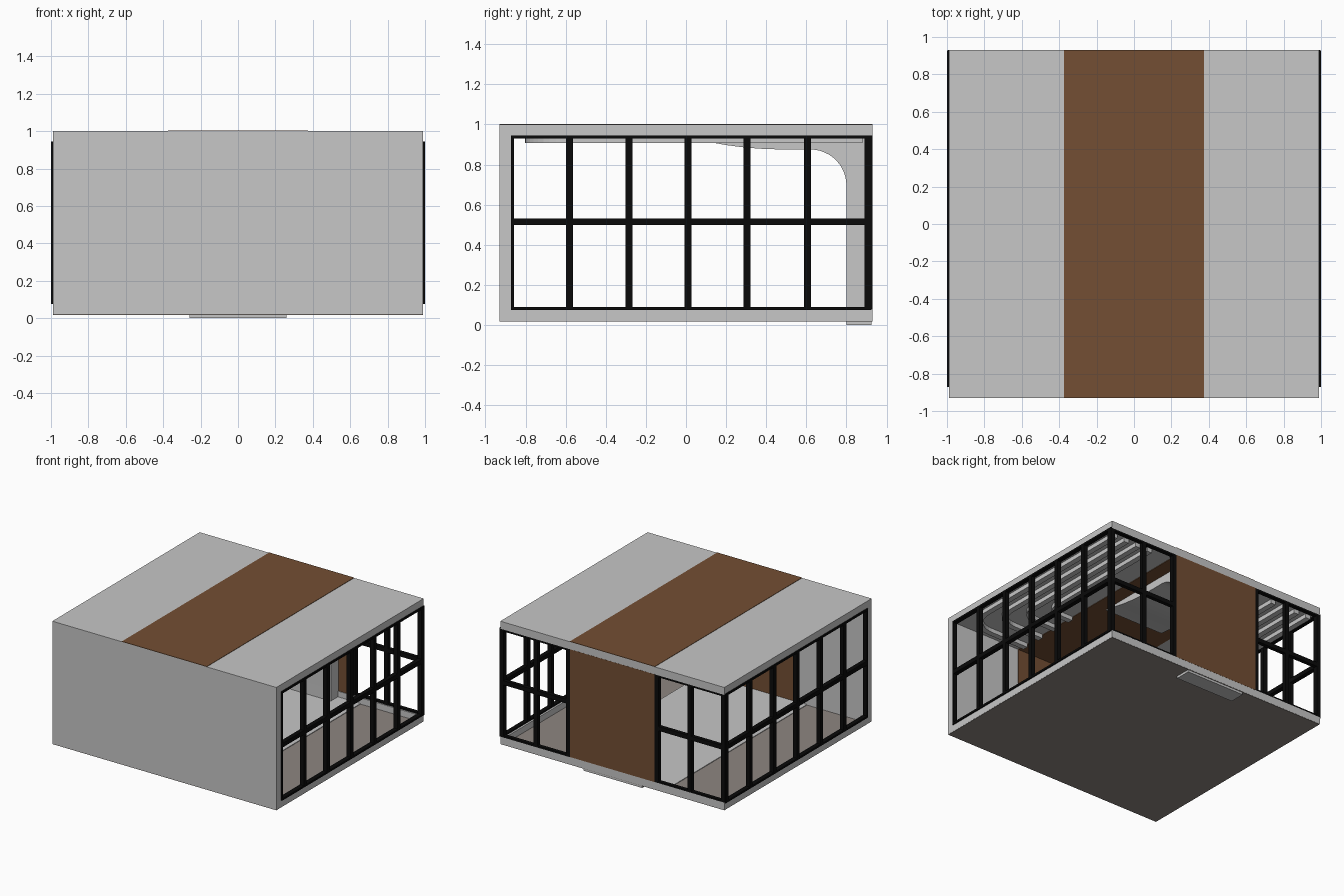
import bpy, bmesh, math

if "Cube" in bpy.data.objects:
    bpy.data.objects.remove(bpy.data.objects["Cube"])


def mat(name, rgb):
    m = bpy.data.materials.new(name)
    m.diffuse_color = (*rgb, 1)
    m.use_nodes = True
    m.node_tree.nodes["Principled BSDF"].inputs["Base Color"].default_value = m.diffuse_color
    return m


GRAY = mat("light_gray", (0.57, 0.57, 0.57))
BROWN = mat("brown_wood", (0.172, 0.077, 0.033))
BLACK = mat("black_frame", (0.003, 0.003, 0.003))
BEIGE = mat("beige_floor", (0.27, 0.24, 0.22))


def add(name, bm, m):
    bmesh.ops.recalc_face_normals(bm, faces=bm.faces)
    me = bpy.data.meshes.new(name)
    bm.to_mesh(me)
    bm.free()
    me.materials.append(m)
    ob = bpy.data.objects.new(name, me)
    bpy.context.collection.objects.link(ob)
    return ob


def box(name, x0, x1, y0, y1, z0, z1, m):
    bm = bmesh.new()
    bmesh.ops.create_cube(bm, size=1)
    for v in bm.verts:
        v.co.x = x0 if v.co.x < 0 else x1
        v.co.y = y0 if v.co.y < 0 else y1
        v.co.z = z0 if v.co.z < 0 else z1
    return add(name, bm, m)


# shell: front wall, roof slab, floor and low curbs
box("front_wall", -.99, .99, -.93, -.87, .021, .94, GRAY)
box("roof_slab", -.99, .99, -.93, .93, .94, 1.0, GRAY)
box("floor", -.989, .989, -.929, .929, .018, .03, BEIGE)
box("floor_walkway", -.46, .46, -.87, .89, .03, .035, GRAY)
box("back_curb", -.99, .99, .89, .93, .021, .08, GRAY)
for s, side in ((-1, "left"), (1, "right")):
    a, b = sorted((s * .95, s * .99))
    box(side + "_curb", a, b, -.87, .89, .021, .08, GRAY)

# brown band wrapping roof, ceiling, front inner wall and back wall
box("roof_band", -.375, .375, -.93, .93, 1.0, 1.003, BROWN)
box("ceiling_band", -.375, .375, -.87, .9, .936, .94, BROWN)
box("front_inner_band", -.375, .375, -.87, -.865, .035, .936, BROWN)
box("back_panel", -.375, .375, .895, .931, .08, .94, BROWN)

# black window frames on both sides
W = .0175
for s, side in ((-1, "left"), (1, "right")):
    a, b = sorted((s * .965, s * 1.0))
    for i, y in enumerate((-.58, -.285, .01, .305, .605, .907)):
        box(f"{side}_post_{i}", a, b, y - W, y + W, .075, .945, BLACK)
    box(side + "_front_post", a, b, -.872, -.858, .075, .945, BLACK)
    box(side + "_mid_rail", a, b, -.87, .92, .498, .532, BLACK)
    box(side + "_top_rail", a, b, -.87, .92, .93, .945, BLACK)
    box(side + "_bottom_rail", a, b, -.87, .92, .075, .09, BLACK)

    # matching frames on the back, beside the panel
    for i, x in enumerate((.39, .68, .98)):
        p, q = sorted((s * (x - W), s * (x + W)))
        box(f"{side}_back_post_{i}", p, q, .897, .93, .08, .945, BLACK)
    p, q = sorted((s * .375, s * .99))
    for n, z0, z1 in (("mid", .498, .532), ("top", .925, .942), ("bottom", .078, .092)):
        box(f"{side}_back_{n}_rail", p, q, .9, .93, z0, z1, BLACK)

# curved canopy that flows from the ceiling into the back column
prof = [(.925, 0), (.925, .94), (.0, .94), (.0, .925), (.1, .915), (.2, .897),
        (.3, .884), (.4, .877), (.5, .875)]
prof += [(.62 + .18 * math.sin(t), .695 + .18 * math.cos(t))
         for t in (math.pi / 2 * k / 12 for k in range(13))]
prof.append((.80, 0))
bm = bmesh.new()
face = bm.faces.new([bm.verts.new((-.26, y, z)) for y, z in prof])
ext = bmesh.ops.extrude_face_region(bm, geom=[face])
for v in ext["geom"]:
    if isinstance(v, bmesh.types.BMVert):
        v.co.x = .26
canopy = add("curved_canopy", bm, GRAY)
bpy.context.view_layer.objects.active = canopy
canopy.select_set(True)
bpy.ops.object.shade_smooth_by_angle(angle=math.radians(30))

# nested ceiling ribs: run along the sides, then bend to the brown band
for s, side in ((-1, "left"), (1, "right")):
    for i in range(4):
        x, y, r = .92 - .11 * i, -.78 + .17 * i, .2 - .03 * i
        pts = [(x, .88)]
        pts += [(x - r + r * math.cos(t), y + r - r * math.sin(t))
                for t in (math.pi / 2 * k / 10 for k in range(11))]
        pts.append((.38, y))
        bm = bmesh.new()
        rings = []
        for k, (px, py) in enumerate(pts):
            ax, ay = pts[max(k - 1, 0)]
            bx, by = pts[min(k + 1, len(pts) - 1)]
            d = math.hypot(bx - ax, by - ay) or 1
            nx, ny = -(by - ay) / d * .022, (bx - ax) / d * .022
            rings.append([bm.verts.new((s * (px + u * nx), py + u * ny, z))
                          for u, z in ((-1, .941), (-1, .907), (1, .907), (1, .941))])
        for p, q in zip(rings, rings[1:]):
            for j in range(4):
                bm.faces.new((p[j], p[(j + 1) % 4], q[(j + 1) % 4], q[j]))
        bm.faces.new(rings[0])
        bm.faces.new(rings[-1])
        add(f"{side}_ceiling_rib_{i}", bm, GRAY)
